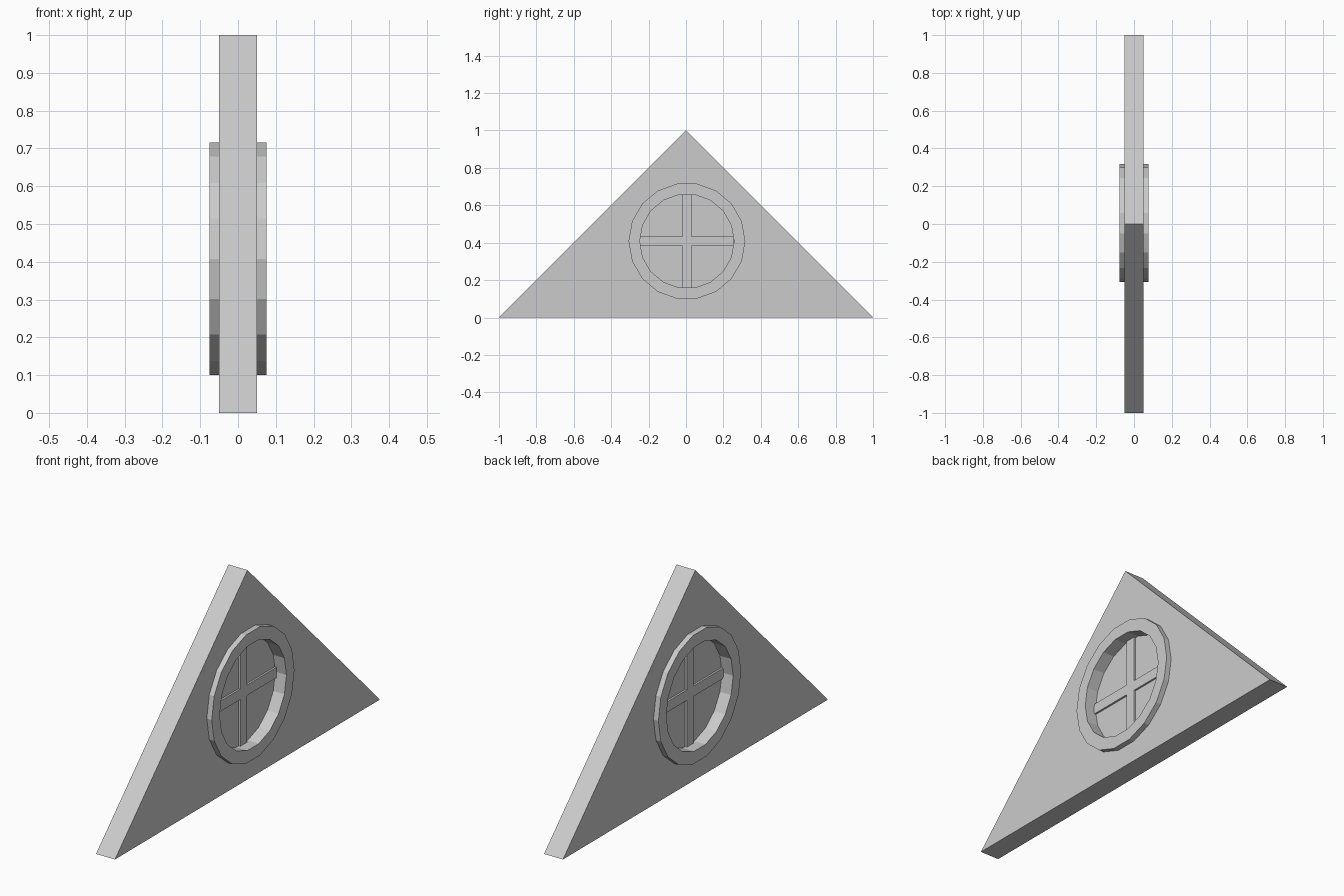
import bpy, bmesh
from math import sin, cos, tau

if "Cube" in bpy.data.objects:
    bpy.data.objects.remove(bpy.data.objects["Cube"])

CY, CZ, SIDES = 0.005, 0.408, 18


def circle(r):
    return [(CY + r * cos(tau * i / SIDES), CZ + r * sin(tau * i / SIDES)) for i in range(SIDES)]


def finish(name, bm):
    bmesh.ops.recalc_face_normals(bm, faces=bm.faces)
    mesh = bpy.data.meshes.new(name)
    bm.to_mesh(mesh)
    bm.free()
    obj = bpy.data.objects.new(name, mesh)
    bpy.context.collection.objects.link(obj)
    return obj


def prism(name, profile, half):
    """Extrude a (y, z) profile symmetrically along x."""
    bm = bmesh.new()
    face = bm.faces.new([bm.verts.new((-half, y, z)) for y, z in profile])
    ext = bmesh.ops.extrude_face_region(bm, geom=[face], use_keep_orig=True)
    verts = [g for g in ext["geom"] if isinstance(g, bmesh.types.BMVert)]
    bmesh.ops.translate(bm, verts=verts, vec=(2 * half, 0, 0))
    return finish(name, bm)


def tube(name, outer, inner, half):
    """Flat-ended ring whose axis runs along x."""
    bm = bmesh.new()
    loops = [[bm.verts.new((x, y, z)) for y, z in circle(r)]
             for r, x in ((outer, -half), (outer, half), (inner, half), (inner, -half))]
    for a, b in zip(loops, loops[1:] + loops[:1]):
        for i in range(SIDES):
            j = (i + 1) % SIDES
            bm.faces.new((a[i], a[j], b[j], b[i]))
    return finish(name, bm)


def rect(hy, hz):
    return [(CY - hy, CZ - hz), (CY + hy, CZ - hz), (CY + hy, CZ + hz), (CY - hy, CZ + hz)]


# Triangular gable wall with a round opening
wall = prism("gable_wall", [(-1, 0), (1, 0), (0, 1)], 0.05)
cutter = prism("opening_cutter", circle(0.28), 0.2)
mod = wall.modifiers.new("opening", "BOOLEAN")
mod.operation, mod.solver, mod.object = "DIFFERENCE", "EXACT", cutter
bpy.context.view_layer.objects.active = wall
bpy.ops.object.modifier_apply(modifier=mod.name)
bpy.data.objects.remove(cutter)

# Window frame standing proud on both sides
tube("window_frame", 0.312, 0.252, 0.076)

# Recessed pane and crossed glazing bars
prism("window_pane", circle(0.26), 0.017)
prism("vertical_bar", rect(0.025, 0.25), 0.026)
prism("horizontal_bar", rect(0.25, 0.025), 0.026)
